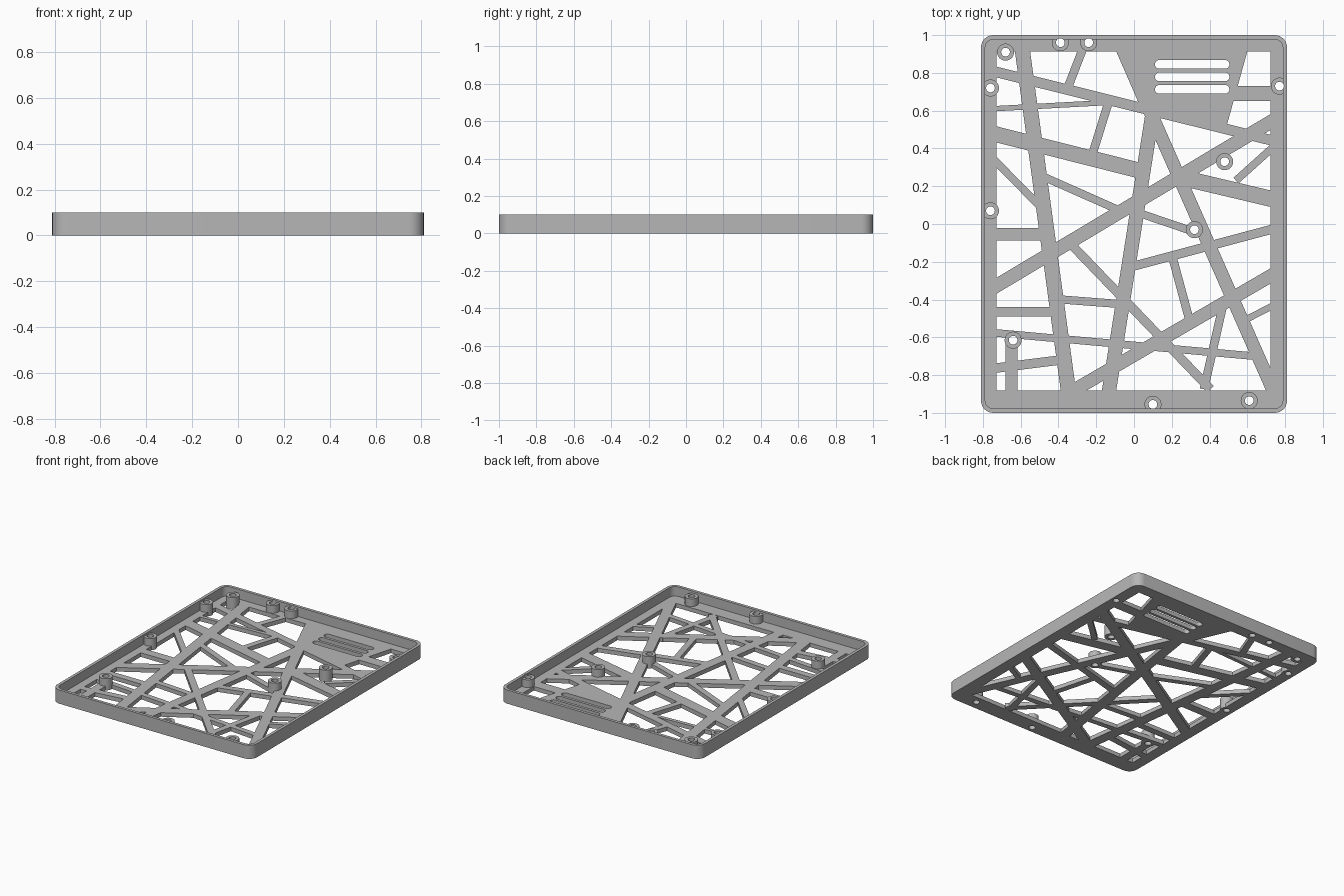
import bpy, bmesh, math
from mathutils import Vector

old = bpy.data.objects.get("Cube")
if old:
    bpy.data.objects.remove(old, do_unlink=True)

grey = bpy.data.materials.new("plain grey")
grey.use_nodes = True
colour = (0.47, 0.47, 0.47, 1)
grey.diffuse_color = colour
grey.node_tree.nodes["Principled BSDF"].inputs["Base Color"].default_value = colour

FLOOR, RIM, BOSS_TOP = 0.03, 0.1, 0.086
WALL = 0.022


def prism(name, outline, z0, z1):
    """Extrude a flat outline from z0 to z1."""
    bm = bmesh.new()
    verts = [bm.verts.new((x, y, z0)) for x, y in outline]
    bmesh.ops.remove_doubles(bm, verts=verts, dist=0.0001)
    face = bm.faces.new(list(bm.verts))
    top = bmesh.ops.extrude_face_region(bm, geom=[face])["geom"]
    moved = [v for v in top if isinstance(v, bmesh.types.BMVert)]
    bmesh.ops.translate(bm, verts=moved, vec=(0, 0, z1 - z0))
    bmesh.ops.recalc_face_normals(bm, faces=bm.faces)
    mesh = bpy.data.meshes.new(name)
    bm.to_mesh(mesh)
    bm.free()
    mesh.materials.append(grey)
    obj = bpy.data.objects.new(name, mesh)
    bpy.context.collection.objects.link(obj)
    return obj


def rounded(hx, hy, r, cx=0, cy=0, steps=8):
    """Rounded rectangle outline; a circle when both half sizes equal r."""
    points = []
    for i, (sx, sy) in enumerate([(1, 1), (-1, 1), (-1, -1), (1, -1)]):
        for k in range(steps + 1):
            a = math.pi / 2 * (i + k / steps)
            points.append((cx + sx * (hx - r) + r * math.cos(a),
                           cy + sy * (hy - r) + r * math.sin(a)))
    return points


def bar(x0, y0, x1, y1, width):
    """Outline of a straight strut."""
    a, b = Vector((x0, y0)), Vector((x1, y1))
    side = (b - a).orthogonal().normalized() * width / 2
    return [a + side, b + side, b - side, a - side]


def boolean(target, tool, operation="DIFFERENCE"):
    mod = target.modifiers.new("cut", "BOOLEAN")
    mod.operation, mod.solver, mod.object = operation, "EXACT", tool
    bpy.context.view_layer.objects.active = target
    bpy.ops.object.modifier_apply(modifier=mod.name)
    bpy.data.objects.remove(tool, do_unlink=True)


def smooth(obj):
    bpy.ops.object.select_all(action="DESELECT")
    obj.select_set(True)
    bpy.context.view_layer.objects.active = obj
    bpy.ops.object.shade_smooth_by_angle(angle=math.radians(35))


# Struts of the floor lattice: start, end, width
struts = [
    (-.595, .95, -.345, -.9, .08), (-.75, .81, .74, .44, .055),
    (-.75, .61, -.1, .645, .028), (-.75, .48, .06, .275, .083),
    (.19, .26, .74, .13, .085), (-.75, -.34, .74, .55, .073),
    (.105, .63, -.135, -.9, .075), (.07, .63, .745, -.9, .07),
    (-.27, .93, -.355, .71, .045), (-.13, .66, -.22, .37, .045),
    (-.75, .35, -.49, .085, .04), (-.49, .255, -.05, .06, .042),
    (-.75, -.055, -.46, -.055, .065), (-.75, -.465, -.43, -.465, .05),
    (-.75, -.575, .64, -.7, .04), (-.75, -.765, -.39, -.72, .05),
    (-.648, -.61, -.648, -.9, .062), (-.37, -.91, .74, -.265, .07),
    (-.35, -.09, .405, -.875, .048), (-.42, -.397, -.055, -.425, .043),
    (.02, .06, .3, -.035, .042), (-.01, -.225, .74, -.025, .048),
    (.205, -.18, .29, -.495, .045), (.48, -.39, .37, -.875, .045),
    (.575, -.515, .74, -.43, .035), (.74, .41, .54, .23, .04),
    (.5, .69, .75, .69, .08),
]
vent_panel = [(-.11, .95), (.025, .64), (.485, .5), (.61, .95)]
bosses = [(-.68, .91), (-.39, .96), (-.24, .96), (-.76, .72), (.77, .73),
          (.48, .33), (.32, -.03), (-.76, .07), (-.64, -.615),
          (.1, -.955), (.61, -.935)]

# Tray: rounded block, hollowed above the floor
tray = prism("tray", rounded(.81, 1, .065), 0, RIM)
boolean(tray, prism("hollow", rounded(.81 - WALL, 1 - WALL, .045), FLOOR, 0.3))

# Openings: the window area less everything that stays solid
window = [(-.727, -.881), (.722, -.881), (.722, .913), (-.727, .913)]
openings = prism("openings", window, -0.1, 0.2)
solid = [bar(*s) for s in struts] + [vent_panel]
solid += [rounded(.045, .045, .045, x, y) for x, y in bosses]
for outline in solid:
    boolean(openings, prism("solid", outline, -0.2, 0.3))
boolean(tray, openings)

# Vent slots and screw holes through the floor
for y in (.845, .779, .713):
    boolean(tray, prism("slot", rounded(.197, .023, .023, .308, y), -0.1, 0.2))
for x, y in bosses:
    boolean(tray, prism("hole", rounded(.023, .023, .023, x, y), -0.1, 0.2))
smooth(tray)

# Screw bosses, trimmed where they meet the wall
for i, (x, y) in enumerate(bosses):
    boss = prism(f"screw_boss_{i + 1}", rounded(.045, .045, .045, x, y),
                 FLOOR - 0.005, BOSS_TOP)
    boolean(boss, prism("hole", rounded(.023, .023, .023, x, y), -0.1, 0.2))
    boolean(boss, prism("trim", rounded(.8, .99, .055), -0.1, 0.2), "INTERSECT")
    smooth(boss)
